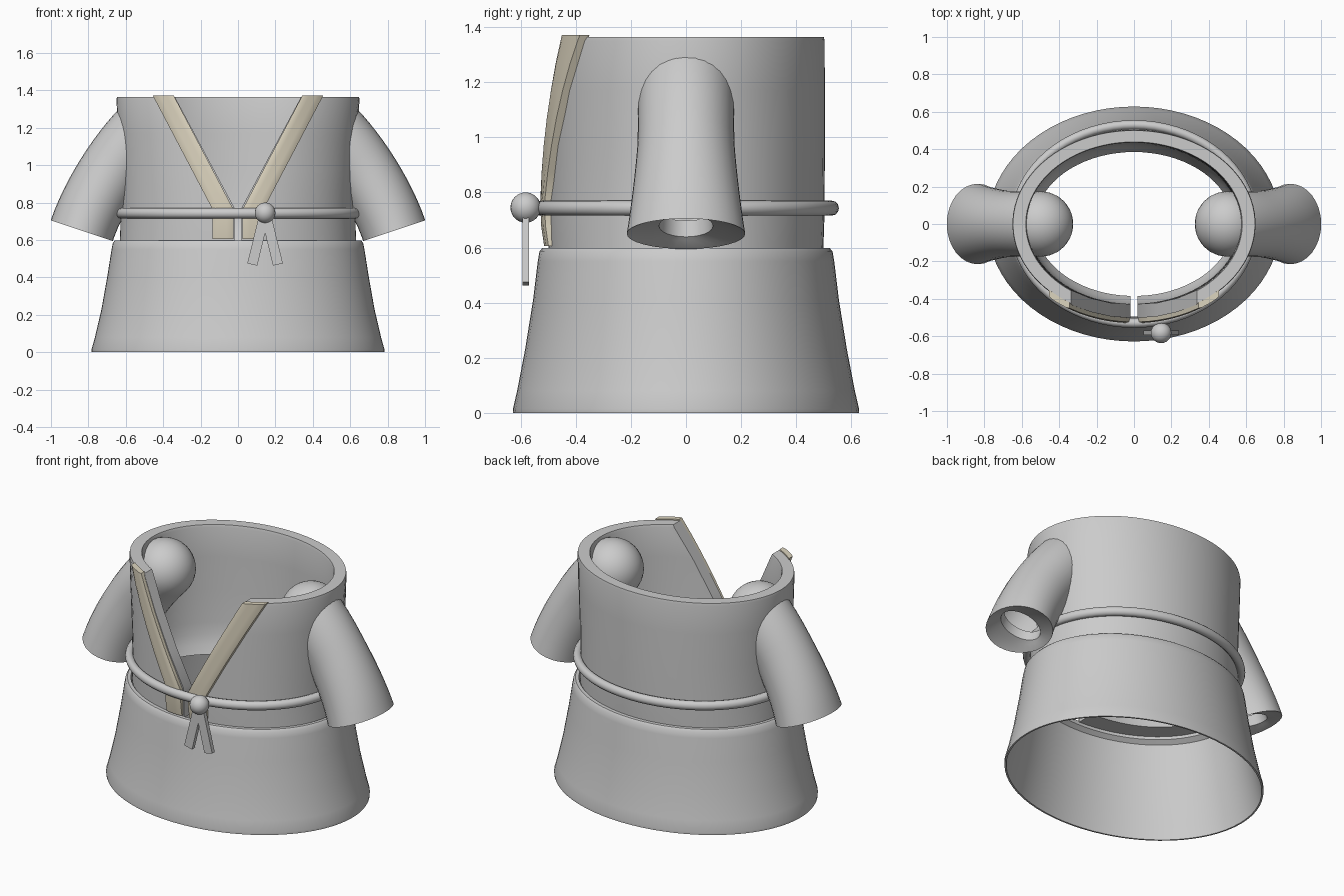
import bpy, bmesh, math
from mathutils import Vector

if "Cube" in bpy.data.objects:
    bpy.data.objects.remove(bpy.data.objects["Cube"])

def material(name, rgb):
    m = bpy.data.materials.new(name)
    m.diffuse_color = (*rgb, 1)
    m.use_nodes = True
    m.node_tree.nodes["Principled BSDF"].inputs["Base Color"].default_value = m.diffuse_color
    return m

GREY = material("grey_cloth", (0.6, 0.6, 0.6))
BEIGE = material("beige_trim", (0.72, 0.66, 0.52))

def finish(name, bm, mat, angle=35):
    bmesh.ops.recalc_face_normals(bm, faces=bm.faces)
    me = bpy.data.meshes.new(name)
    bm.to_mesh(me)
    bm.free()
    ob = bpy.data.objects.new(name, me)
    bpy.context.collection.objects.link(ob)
    me.materials.append(mat)
    bpy.ops.object.select_all(action='DESELECT')
    ob.select_set(True)
    bpy.context.view_layer.objects.active = ob
    bpy.ops.object.shade_smooth_by_angle(angle=math.radians(angle))
    return ob

def loft(name, rings, mat, close=False):
    """Skin between closed rings; close joins the last ring to the first."""
    bm = bmesh.new()
    rows = [[bm.verts.new(p) for p in r] for r in rings]
    n = len(rows[0])
    for a, b in zip(rows, rows[1:] + (rows[:1] if close else [])):
        for i in range(n):
            bm.faces.new((a[i], a[(i + 1) % n], b[(i + 1) % n], b[i]))
    bmesh.ops.remove_doubles(bm, verts=bm.verts, dist=1e-5)
    return finish(name, bm, mat)

def slab(name, outer, inner, mat, angle=35):
    """Solid between two point grids of equal size."""
    bm = bmesh.new()
    o, k = [[[bm.verts.new(p) for p in r] for r in g] for g in (outer, inner)]
    R, C = len(o), len(o[0])
    for g in (o, k):
        for i in range(R - 1):
            for j in range(C - 1):
                bm.faces.new((g[i][j], g[i][j+1], g[i+1][j+1], g[i+1][j]))
    for i in range(R - 1):
        for j in (0, C - 1):
            bm.faces.new((o[i][j], o[i+1][j], k[i+1][j], k[i][j]))
    for j in range(C - 1):
        for i in (0, R - 1):
            bm.faces.new((o[i][j], o[i][j+1], k[i][j+1], k[i][j]))
    return finish(name, bm, mat, angle)

def ellipse(rx, ry, z, n=72):
    return [(rx * math.cos(2*math.pi*i/n), ry * math.sin(2*math.pi*i/n), z) for i in range(n)]

# Skirt: flared shell with a rounded upper lip
skirt = [(.63, .495, .57), (.64, .50, .598), (.658, .522, .598), (.669, .532, .585), (.676, .538, .55),
         (.698, .555, .41), (.73, .584, .23), (.765, .613, .08), (.783, .628, .015), (.782, .627, 0),
         (.772, .617, 0), (.755, .603, .08), (.72, .574, .23), (.688, .545, .41), (.66, .52, .55)]
loft("skirt", [ellipse(*p) for p in skirt], GREY, close=True)

# Torso: thick elliptical wall, open in a V at the front
def neck(z):
    return .018 if z < .77 else .018 + .322 * (z - .77) / .6

def wall(z, rx, ry, cols=72):
    t0 = math.asin(neck(z) / rx)
    row = []
    for j in range(cols + 1):
        t = t0 + (2 * math.pi - 2 * t0) * j / cols
        row.append((rx * math.sin(t), -ry * math.cos(t), z))
    return row

levels = [(.59, .632, .498, .53, .385), (.64, .63, .5, .55, .405), (.70, .628, .502, .562, .422),
          (.77, .627, .503, .566, .428), (.97, .632, .504, .57, .432), (1.17, .642, .504, .573, .434),
          (1.35, .65, .503, .575, .435), (1.365, .647, .5, .579, .439)]
slab("torso", [wall(z, a, b) for z, a, b, c, d in levels],
     [wall(z, c, d) for z, a, b, c, d in levels], GREY)

# Collar bands: follow the torso curve beside the V
for s, side in ((-1, "left"), (1, "right")):
    def strip(off, inset=0):
        rows = []
        for z in (.605, .68, .765, .87, .97, 1.07, 1.17, 1.27, 1.372):
            x0 = .025 if z < .77 else .025 + .315 * (z - .765) / .6
            rx, ry = .645 + off, .502 + off - max(0, .7 - z) * .15
            row = []
            for j in range(7):
                e = inset if j in (0, 6) else 0
                x = x0 + .112 * j / 6
                row.append((s * x, -(ry - e) * math.sqrt(1 - (x / rx) ** 2), z))
            rows.append(row)
        return rows
    slab("collar_band_" + side, strip(.028, .006), strip(-.004), BEIGE)

# Belt: round cord around the waist
belt = []
for i in range(12):
    t = 2 * math.pi * i / 12
    r = .025 * math.cos(t)
    belt.append(ellipse(.638 + r, .53 + r, .743 + .027 * math.sin(t)))
loft("belt", belt, GREY, close=True)

# Knot and its two hanging tails
bm = bmesh.new()
bmesh.ops.create_uvsphere(bm, u_segments=24, v_segments=16, radius=.055)
finish("belt_knot", bm, GREY).location = (.145, -.582, .745)
for s, side in ((-1, "left"), (1, "right")):
    def tail(y):
        return [[(.145 + s * -.02, y, .72), (.145 + s * .035, y, .72)],
                [(.145 + s * .042, y, .463), (.145 + s * .095, y, .475)]]
    slab("belt_tail_" + side, tail(-.594), tail(-.569), GREY)

# Sleeves: bent tube, domed at the shoulder, hollow at the cuff
def bezier(t):
    p = [Vector(v) for v in ((.5, 1.19), (.63, 1.06), (.775, .83), (.835, .65))]
    u = 1 - t
    pos = p[0]*u**3 + p[1]*3*u*u*t + p[2]*3*u*t*t + p[3]*t**3
    tan = (p[1]-p[0])*u*u + (p[2]-p[1])*2*u*t + (p[3]-p[2])*t*t
    return pos, tan.normalized()

def sleeve_ring(s, c, d, rn, ry, n=32):
    pts = []
    for i in range(n):
        a = 2 * math.pi * i / n
        pts.append((s * (c.x - d.y * rn * math.cos(a)), ry * math.sin(a), c.y + d.x * rn * math.cos(a)))
    return pts

for s, side in ((-1, "left"), (1, "right")):
    rings = []
    c, d = bezier(0)
    for k in range(8):
        a = math.pi / 2 * k / 8
        r = .175 * math.sin(a)
        rings.append(sleeve_ring(s, c - d * .175 * math.cos(a), d, r, r))
    for k in range(13):
        t = k / 12
        c, d = bezier(t)
        rings.append(sleeve_ring(s, c, d, .175, .175 + .04 * max(0, (t - .4) / .6) ** 1.3))
    for depth, rn, ry in ((.004, .165, .205), (.02, .14, .145), (.03, .125, .098), (.09, .12, .095)):
        rings.append(sleeve_ring(s, c - d * depth, d, rn, ry))
    loft("sleeve_" + side, rings, GREY)
